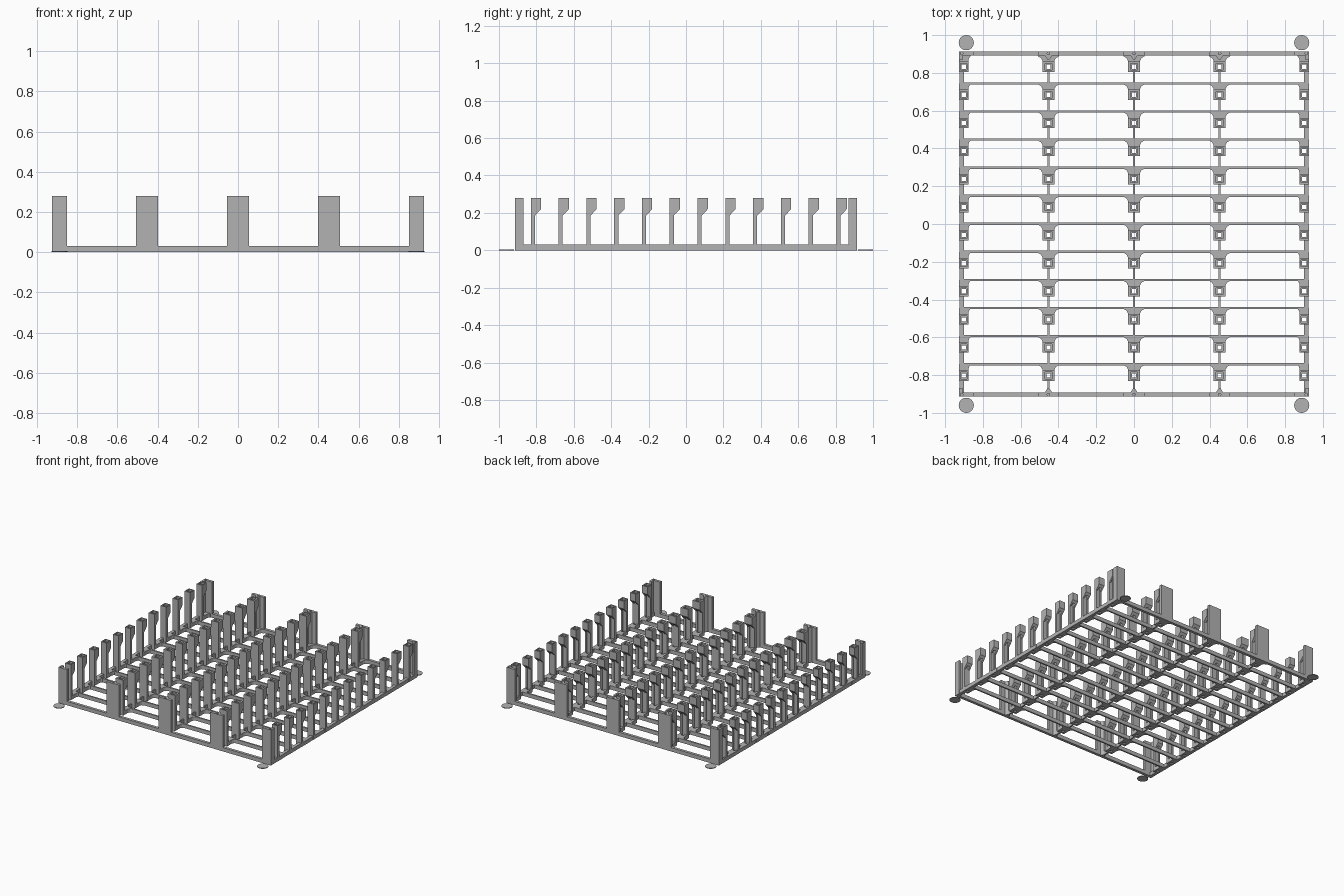
import bpy, bmesh
from math import pi, cos, sin
from mathutils import Vector

cube = bpy.data.objects.get("Cube")
if cube:
    bpy.data.objects.remove(cube, do_unlink=True)

grey = bpy.data.materials.new("plain grey")
grey.use_nodes = True
grey.diffuse_color = (0.45, 0.45, 0.45, 1)
grey.node_tree.nodes["Principled BSDF"].inputs["Base Color"].default_value = grey.diffuse_color

HEIGHT, BASE, PITCH, ROWS = 0.28, 0.03, 0.1486, 12
FIRST = -0.83            # front face of the first row of posts
REACH = 0.088            # from a post's front face to its rung
COLUMN = 0.453


def link(name, mesh, location=(0, 0, 0)):
    ob = bpy.data.objects.new(name, mesh)
    ob.location = location
    bpy.context.scene.collection.objects.link(ob)
    return ob


def prism(name, outline, depth, place):
    """Extrude a 2D outline; place(u, v, w) maps it into space."""
    bm = bmesh.new()
    low = [bm.verts.new(place(u, v, depth[0])) for u, v in outline]
    high = [bm.verts.new(place(u, v, depth[1])) for u, v in outline]
    bm.faces.new(low)
    bm.faces.new(high)
    for i in range(len(low)):
        j = (i + 1) % len(low)
        bm.faces.new((low[i], low[j], high[j], high[i]))
    bmesh.ops.recalc_face_normals(bm, faces=bm.faces)
    mesh = bpy.data.meshes.new(name)
    bm.to_mesh(mesh)
    bm.free()
    mesh.materials.append(grey)
    return mesh


def flat(name, outline, z0, z1):
    return prism(name, outline, (z0, z1), lambda u, v, w: Vector((u, v, w)))


def box(name, x0, x1, y0, y1, z0, z1):
    return flat(name, [(x0, y0), (x1, y0), (x1, y1), (x0, y1)], z0, z1)


def circle(x, y, r, n):
    return [(x + r * cos(2 * pi * i / n), y + r * sin(2 * pi * i / n)) for i in range(n)]


def drill(mesh, cutters):
    """Cut the given meshes out and return the finished mesh."""
    ob = link("work", mesh)
    helpers = [link("cutter", c) for c in cutters]
    for h in helpers:
        h.hide_render = True
        mod = ob.modifiers.new("cut", 'BOOLEAN')
        mod.operation, mod.solver, mod.object = 'DIFFERENCE', 'EXACT', h
    deps = bpy.context.evaluated_depsgraph_get()
    result = bpy.data.meshes.new_from_object(ob.evaluated_get(deps))
    for o in helpers + [ob]:
        bpy.data.objects.remove(o, do_unlink=True)
    return result


# Hooked post: thin leg at the front, wider hollow head above a sloped underside
def post_mesh(x0, x1):
    side = [(0, 0), (0.022, 0), (0.022, 0.185), (0.055, 0.22), (0.055, HEIGHT), (0, HEIGHT)]
    body = prism("post", side, (x0, x1), lambda u, v, w: Vector((w, u, v)))
    c = (x0 + x1) / 2
    recess = box("recess", c - 0.018, c + 0.018, 0.010, 0.046, HEIGHT - 0.015, HEIGHT + 0.1)
    return drill(body, [recess, hole(c)])


def hole(c):
    return box("hole", c - 0.011, c + 0.011, 0.017, 0.039, -0.1, HEIGHT + 0.1)


# Foot plate that flares into the rung behind the post
def foot_mesh(x0, x1, flare0, flare1):
    y = REACH
    outline = [(x0, 0), (x1, 0), (x1, y - 0.028), (x1 + flare1 * 0.3, y - 0.014),
               (x1 + flare1, y - 0.004), (x1 + flare1, y), (x0 - flare0, y),
               (x0 - flare0, y - 0.004), (x0 - flare0 * 0.3, y - 0.014), (x0, y - 0.028)]
    return drill(flat("foot", outline, 0, BASE), [hole((x0 + x1) / 2)])


# Columns: name, x, post extent, foot flares, spine extent
columns = [("left_edge", 0.902, -0.025, 0.024, 0.012, 0, -0.002, 0.023),
           ("right_edge", -0.902, -0.024, 0.025, 0, 0.012, -0.023, 0.002)]
columns += [(n, x, -0.032, 0.032, 0.025, 0.025, -0.005, 0.005)
            for n, x in (("left", COLUMN), ("centre", 0), ("right", -COLUMN))]

for name, x, x0, x1, f0, f1, s0, s1 in columns:
    post = post_mesh(x0, x1)
    foot = foot_mesh(x0, x1, f0, f1)
    spine = box("spine", s0, s1, REACH - PITCH - 0.004, 0.004, 0, BASE)
    for i in range(ROWS):
        at = (x, FIRST + i * PITCH, 0)
        for part, mesh in (("post", post), ("foot", foot), ("spine", spine)):
            link(f"{name}_{part}_{i + 1}", mesh, at)

# Cross rungs
rung = box("rung", -0.92, 0.92, -0.006, 0.006, 0, BASE)
for i in range(ROWS - 1):
    link(f"rung_{i + 1}", rung, (0, FIRST + i * PITCH + REACH, 0))

for s, end in ((-1, "front"), (1, "back")):
    near, far = sorted((s * 0.892, s * 0.914))
    link(f"{end}_rail", box("rail", -0.925, 0.925, near, far, 0, BASE))
    # Tall end plates with a small bore and a tapered rib on the inside
    for name, x in (("left", COLUMN), ("centre", 0), ("right", -COLUMN)):
        plate = box("end_plate", -0.055, 0.055, near, far, 0, HEIGHT)
        bore = flat("bore", circle(0, s * 0.903, 0.007, 16), 0.02, HEIGHT + 0.1)
        link(f"{end}_{name}_plate", drill(plate, [bore]), (x, 0, 0))
        rib = flat("rib", [(-0.02, s * 0.893), (0.02, s * 0.893),
                           (0.005, s * 0.87), (-0.005, s * 0.87)], 0, HEIGHT)
        link(f"{end}_{name}_rib", rib, (x, 0, 0))
    # L-shaped corner plates and round pads on the ground
    for m, name in ((1, "left"), (-1, "right")):
        corner = [(0.851, 0.914), (0.926, 0.914), (0.926, 0.868),
                  (0.908, 0.868), (0.908, 0.892), (0.851, 0.892)]
        plate = flat("corner_plate", [(m * u, s * v) for u, v in corner], 0, HEIGHT)
        bore = flat("bore", circle(m * 0.912, s * 0.903, 0.007, 16), 0.02, HEIGHT + 0.1)
        link(f"{end}_{name}_corner_plate", drill(plate, [bore]))
        link(f"{end}_{name}_pad", flat("pad", circle(m * 0.888, s * 0.96, 0.04, 32), 0, 0.005))
